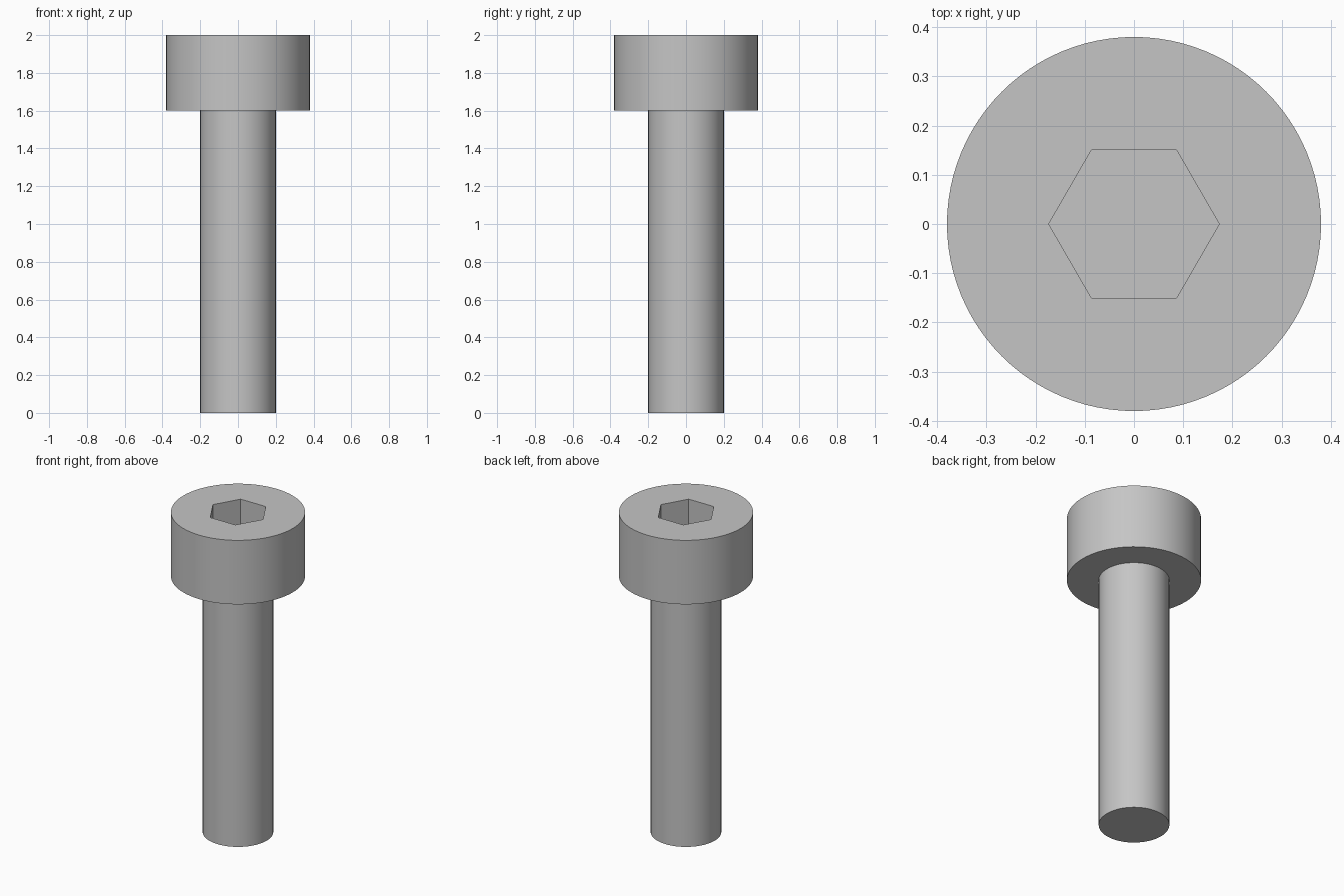
import bpy
import bmesh
from math import cos, sin, pi

SEGMENTS = 96
SHANK_RADIUS, HEAD_RADIUS = 0.2, 0.38
HEAD_BOTTOM, HEAD_TOP = 1.6, 2.0
SOCKET_APOTHEM, SOCKET_FLOOR = 0.15, 1.8

default_cube = bpy.data.objects.get("Cube")
if default_cube:
    bpy.data.objects.remove(default_cube, do_unlink=True)

# Plain steel
steel = bpy.data.materials.new("grey steel")
steel.use_nodes = True
grey = (0.56, 0.56, 0.56, 1.0)
steel.diffuse_color = grey
steel.node_tree.nodes["Principled BSDF"].inputs["Base Color"].default_value = grey


def circle(radius):
    return lambda angle: radius


def hexagon(apothem):
    # Corners point along x, flats face y
    return lambda angle: apothem / cos(angle % (pi / 3) - pi / 6)


def add_ring(bm, outline, z):
    ring = []
    for i in range(SEGMENTS):
        a = 2 * pi * i / SEGMENTS
        r = outline(a)
        ring.append(bm.verts.new((r * cos(a), r * sin(a), z)))
    return ring


# Cross-sections from the shank tip, over the head, down into the socket
sections = [
    (circle(SHANK_RADIUS), 0),
    (circle(SHANK_RADIUS), HEAD_BOTTOM),
    (circle(HEAD_RADIUS), HEAD_BOTTOM),
    (circle(HEAD_RADIUS), HEAD_TOP),
    (hexagon(SOCKET_APOTHEM), HEAD_TOP),
    (hexagon(SOCKET_APOTHEM), SOCKET_FLOOR),
]

bm = bmesh.new()
rings = [add_ring(bm, outline, z) for outline, z in sections]
for low, high in zip(rings, rings[1:]):
    for i in range(SEGMENTS):
        j = (i + 1) % SEGMENTS
        bm.faces.new((low[i], low[j], high[j], high[i]))

# Shank tip and socket floor
bm.faces.new(rings[0][::-1])
bm.faces.new(rings[-1])
bmesh.ops.recalc_face_normals(bm, faces=bm.faces)

mesh = bpy.data.meshes.new("socket_head_bolt")
bm.to_mesh(mesh)
bm.free()
mesh.materials.append(steel)

bolt = bpy.data.objects.new("socket_head_bolt", mesh)
bpy.context.collection.objects.link(bolt)
bpy.ops.object.select_all(action="DESELECT")
bolt.select_set(True)
bpy.context.view_layer.objects.active = bolt
bpy.ops.object.shade_smooth_by_angle(angle=pi / 6)
